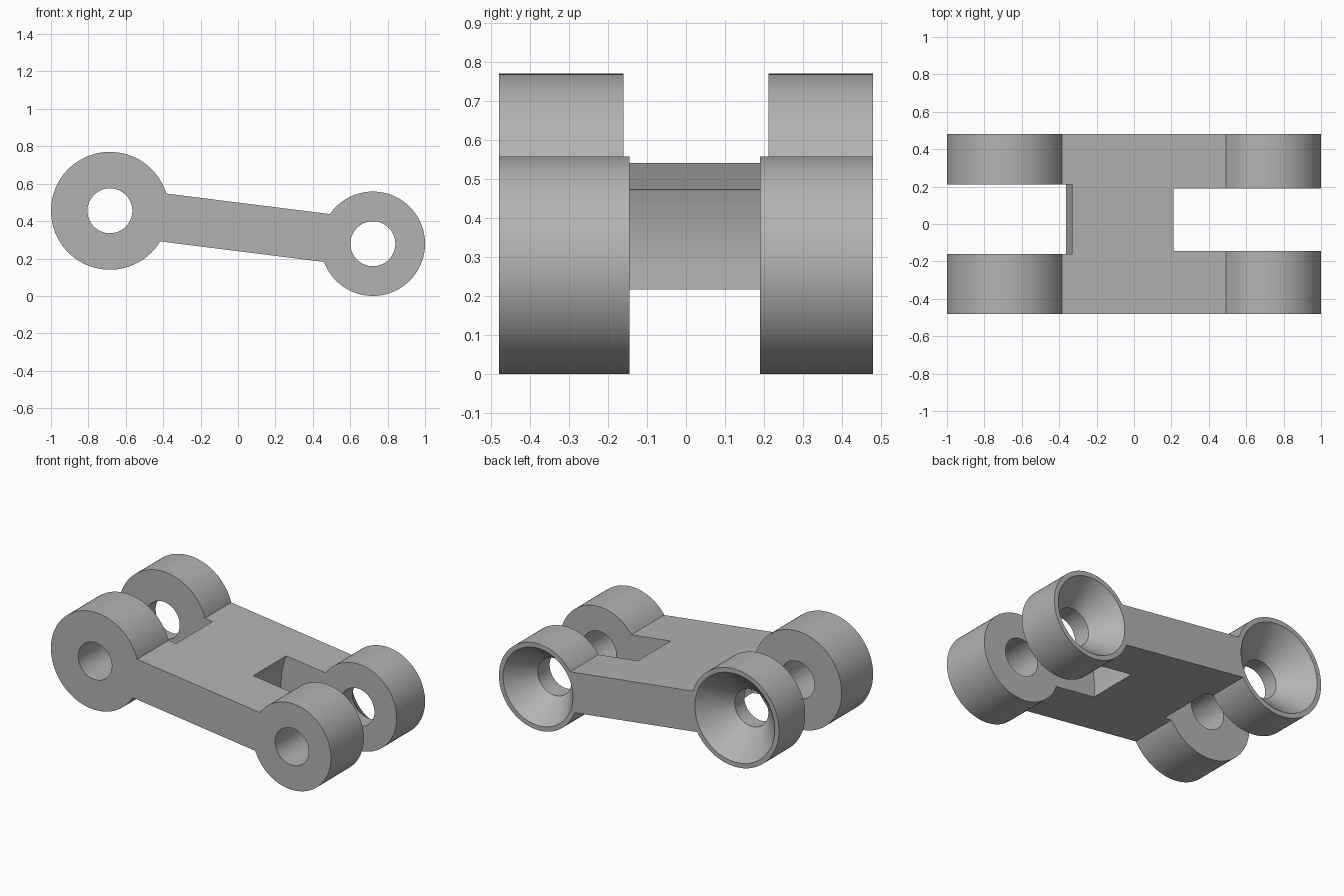
import bpy, math
from mathutils import Matrix, Vector

cube = bpy.data.objects.get("Cube")
if cube:
    bpy.data.objects.remove(cube, do_unlink=True)

HALF = 0.48            # half of the width along y
WEB = 0.129            # half of the web thickness
HOLE = 0.12
SINK = 0.17            # depth of the countersink
# centre, boss radius, slot radius, slot y range, countersink mouth
ENDS = {
    "large": (Vector((-0.685, 0, 0.455)), 0.315, 0.365, (-0.16, 0.212), 0.285),
    "small": (Vector((0.721, 0, 0.279)), 0.279, 0.546, (-0.145, 0.19), 0.249),
}

grey = bpy.data.materials.new("plain grey")
grey.use_nodes = True
colour = (0.45, 0.45, 0.45, 1)
grey.diffuse_color = colour
grey.node_tree.nodes["Principled BSDF"].inputs["Base Color"].default_value = colour


def cone(name, centre, y0, y1, r0, r1):
    """Cone or cylinder along y, radius r0 at y0 and r1 at y1."""
    bpy.ops.mesh.primitive_cone_add(vertices=96, radius1=r0, radius2=r1, depth=y1 - y0)
    ob = bpy.context.object
    ob.name = name
    ob.data.transform(Matrix.Translation(centre + Vector((0, (y0 + y1) / 2, 0)))
                      @ Matrix.Rotation(-math.pi / 2, 4, "X"))
    return ob


def combine(target, tool, operation):
    mod = target.modifiers.new("combine", "BOOLEAN")
    mod.operation, mod.solver, mod.object = operation, "EXACT", tool
    bpy.context.view_layer.objects.active = target
    bpy.ops.object.modifier_apply(modifier=mod.name)
    bpy.data.objects.remove(tool, do_unlink=True)


# sloping web joining the two boss axes
a, b = ENDS["large"][0], ENDS["small"][0]
span = b - a
bpy.ops.mesh.primitive_cube_add(size=1)
link = bpy.context.object
link.name = "link_body"
link.data.transform(Matrix.Translation((a + b) / 2)
                    @ Matrix.Rotation(-math.atan2(span.z, span.x), 4, "Y")
                    @ Matrix.Diagonal((span.length, 2 * HALF, 2 * WEB, 1)))

# round bosses
for name, (c, radius, slot, ys, mouth) in ENDS.items():
    combine(link, cone(name + "_boss", c, -HALF, HALF, radius, radius), "UNION")

# fork slots, pin holes and countersinks on the back
for name, (c, radius, slot, ys, mouth) in ENDS.items():
    combine(link, cone(name + "_slot", c, ys[0], ys[1], slot, slot), "DIFFERENCE")
    combine(link, cone(name + "_hole", c, -1, 1, HOLE, HOLE), "DIFFERENCE")
    grow = 1.1         # run the cone past the back face
    wide = HOLE + (mouth - HOLE) * grow
    combine(link, cone(name + "_sink", c, HALF - SINK, HALF - SINK + SINK * grow, HOLE, wide),
            "DIFFERENCE")

link.data.materials.clear()
link.data.materials.append(grey)
bpy.ops.object.select_all(action="DESELECT")
link.select_set(True)
bpy.context.view_layer.objects.active = link
bpy.ops.object.shade_smooth_by_angle(angle=math.radians(25))
